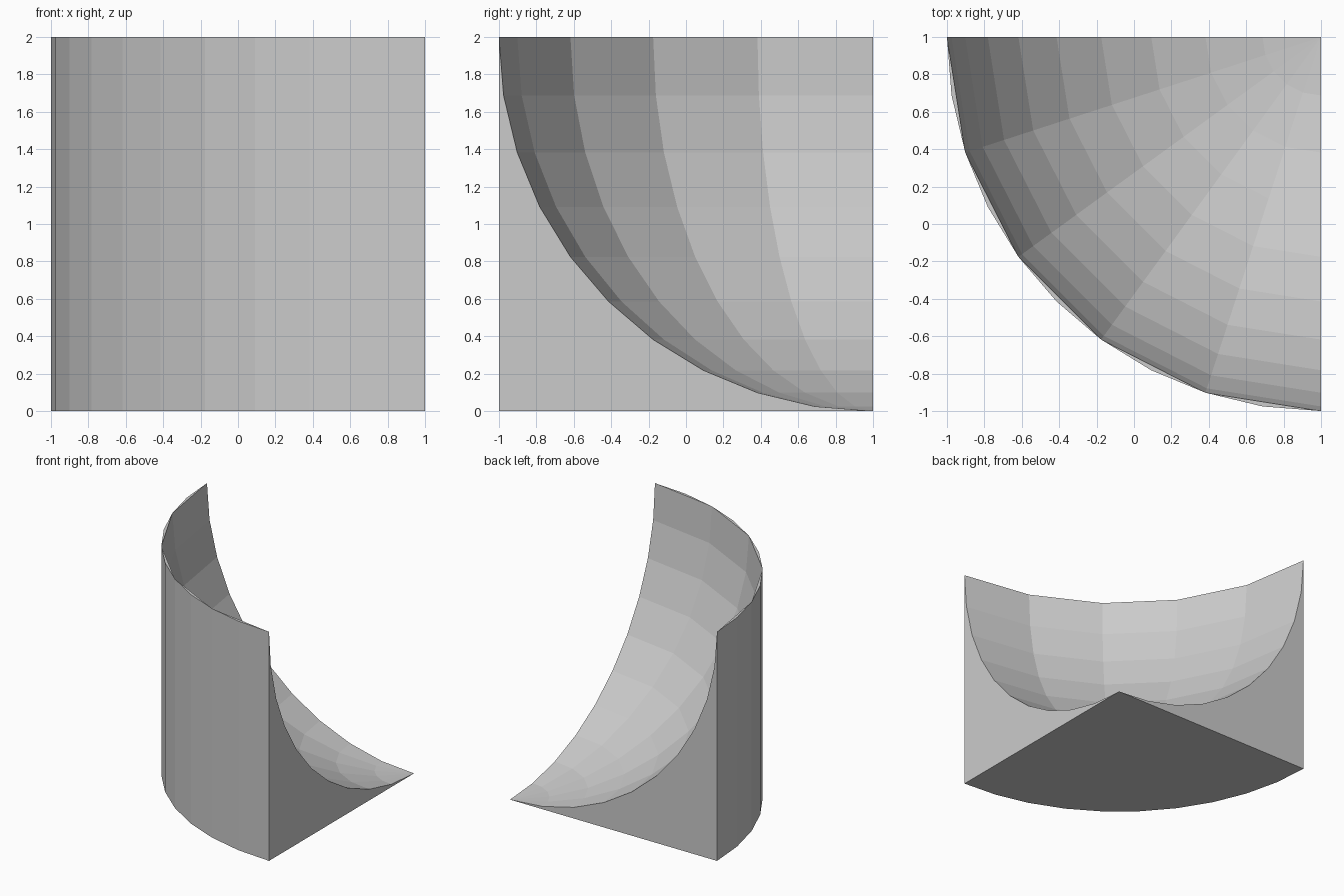
import bpy, bmesh
from math import sin, cos, radians

if "Cube" in bpy.data.objects:
    bpy.data.objects.remove(bpy.data.objects["Cube"])

R = 2.0            # radius of both the outer wall and the scooped bowl
CX, CY = 1.0, 1.0  # shared axis, at the back right corner
STEP = 9           # degrees per facet


def point(angle, radius, z):
    a = radians(angle)
    return (CX - radius * cos(a), CY - radius * sin(a), z)


bm = bmesh.new()

# Outer quarter-cylinder wall: 10 facets
foot = [bm.verts.new(point(i * STEP, R, 0)) for i in range(11)]
rim = [bm.verts.new(point(i * STEP, R, R)) for i in range(11)]
for i in range(10):
    bm.faces.new((foot[i], foot[i + 1], rim[i + 1], rim[i]))

# Spherical bowl: 5 wedges of 10 rings, meeting at the floor corner
pole = bm.verts.new((CX, CY, 0))
arcs = []
for w in range(6):
    arc = [rim[2 * w]]
    for j in range(1, 10):
        e = radians(j * STEP)
        arc.append(bm.verts.new(point(w * 2 * STEP, R * cos(e), R - R * sin(e))))
    arcs.append(arc + [pole])
for a, b in zip(arcs, arcs[1:]):
    for j in range(9):
        bm.faces.new((a[j], b[j], b[j + 1], a[j + 1]))
    bm.faces.new((a[9], b[9], pole))

# Thin rim slivers between the wall and the coarser bowl
for i in range(0, 10, 2):
    bm.faces.new(rim[i:i + 3])

# Flat underside and the two flat cut sides
bm.faces.new(foot + [pole])
bm.faces.new(arcs[0] + [foot[0]])
bm.faces.new(arcs[5] + [foot[10]])

bmesh.ops.recalc_face_normals(bm, faces=bm.faces[:])
# Split the concave sides cleanly
bmesh.ops.triangulate(bm, faces=[f for f in bm.faces if len(f.verts) > 4])

mesh = bpy.data.meshes.new("quarter_bowl_corner")
bm.to_mesh(mesh)
bm.free()
corner = bpy.data.objects.new("quarter_bowl_corner", mesh)
bpy.context.collection.objects.link(corner)
